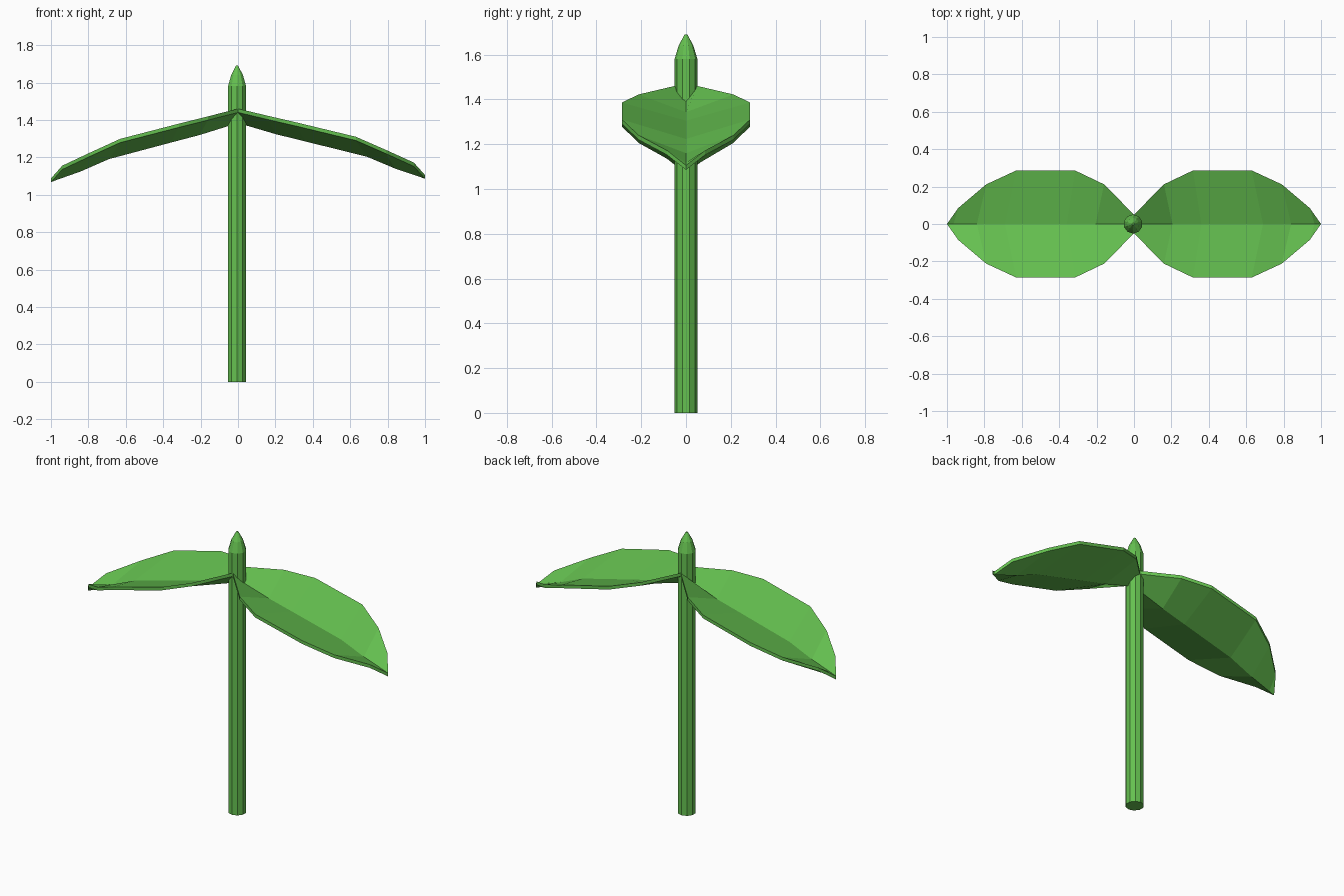
import bpy, bmesh, math

if "Cube" in bpy.data.objects:
    bpy.data.objects.remove(bpy.data.objects["Cube"])

green = bpy.data.materials.new("leaf green")
green.diffuse_color = (0.13, 0.53, 0.08, 1)
green.use_nodes = True
green.node_tree.nodes["Principled BSDF"].inputs["Base Color"].default_value = green.diffuse_color


def finish(bm, name):
    bmesh.ops.recalc_face_normals(bm, faces=bm.faces)
    mesh = bpy.data.meshes.new(name)
    bm.to_mesh(mesh)
    bm.free()
    mesh.materials.append(green)
    ob = bpy.data.objects.new(name, mesh)
    bpy.context.collection.objects.link(ob)
    return ob


# Stem with a pointed bud tip: ten-sided rings (radius, z)
bm = bmesh.new()
SIDES = 10
rings = []
for r, z in [(0.051, 0), (0.051, 1.58), (0.033, 1.64), (0.006, 1.69)]:
    rings.append([bm.verts.new((-0.005 + r * math.cos(math.pi / 2 + math.tau * i / SIDES),
                                r * math.sin(math.pi / 2 + math.tau * i / SIDES), z))
                  for i in range(SIDES)])
for a, b in zip(rings, rings[1:]):
    for i in range(SIDES):
        j = (i + 1) % SIDES
        bm.faces.new((a[i], a[j], b[j], b[i]))
bm.faces.new(rings[0])
bm.faces.new(rings[-1])
finish(bm, "stem")

# Leaf outline stations: rim x, rim half width, rim z, midrib x, midrib z
STATIONS = [(0.0, 0.05, 1.46, 0.045, 1.39),
            (0.16, 0.212, 1.422, 0.205, 1.343),
            (0.315, 0.286, 1.386, 0.36, 1.305),
            (0.63, 0.286, 1.31, 0.69, 1.223),
            (0.79, 0.212, 1.24, 0.84, 1.16),
            (0.94, 0.085, 1.172, 0.965, 1.118)]
TIP = (1.0, 0.0, 1.105)
THICK = 0.02


def leaf(name, side, droop):
    """V-folded closed leaf; droop lowers it along its length."""
    bm = bmesh.new()

    def vert(x, y, z, dz):
        return bm.verts.new((side * x, y, z - droop * x - dz))

    layers = []
    for dz in (0, THICK):
        rows = [(vert(x, w, z, dz), vert(mx, 0, mz, dz), vert(x, -w, z, dz))
                for x, w, z, mx, mz in STATIONS]
        tip = vert(*TIP, dz)
        for a, b in zip(rows, rows[1:]):
            for k in (0, 1):
                bm.faces.new((a[k], a[k + 1], b[k + 1], b[k]))
        for k in (0, 1):
            bm.faces.new((rows[-1][k], rows[-1][k + 1], tip))
        # closed rim loop around the leaf
        layers.append([r[0] for r in rows] + [tip] + [r[2] for r in rows[::-1]] + [rows[0][1]])
    top, low = layers
    n = len(top)
    for i in range(n):
        j = (i + 1) % n
        bm.faces.new((top[i], top[j], low[j], low[i]))
    finish(bm, name)


leaf("right_leaf", 1, 0)
leaf("left_leaf", -1, 0.018)
